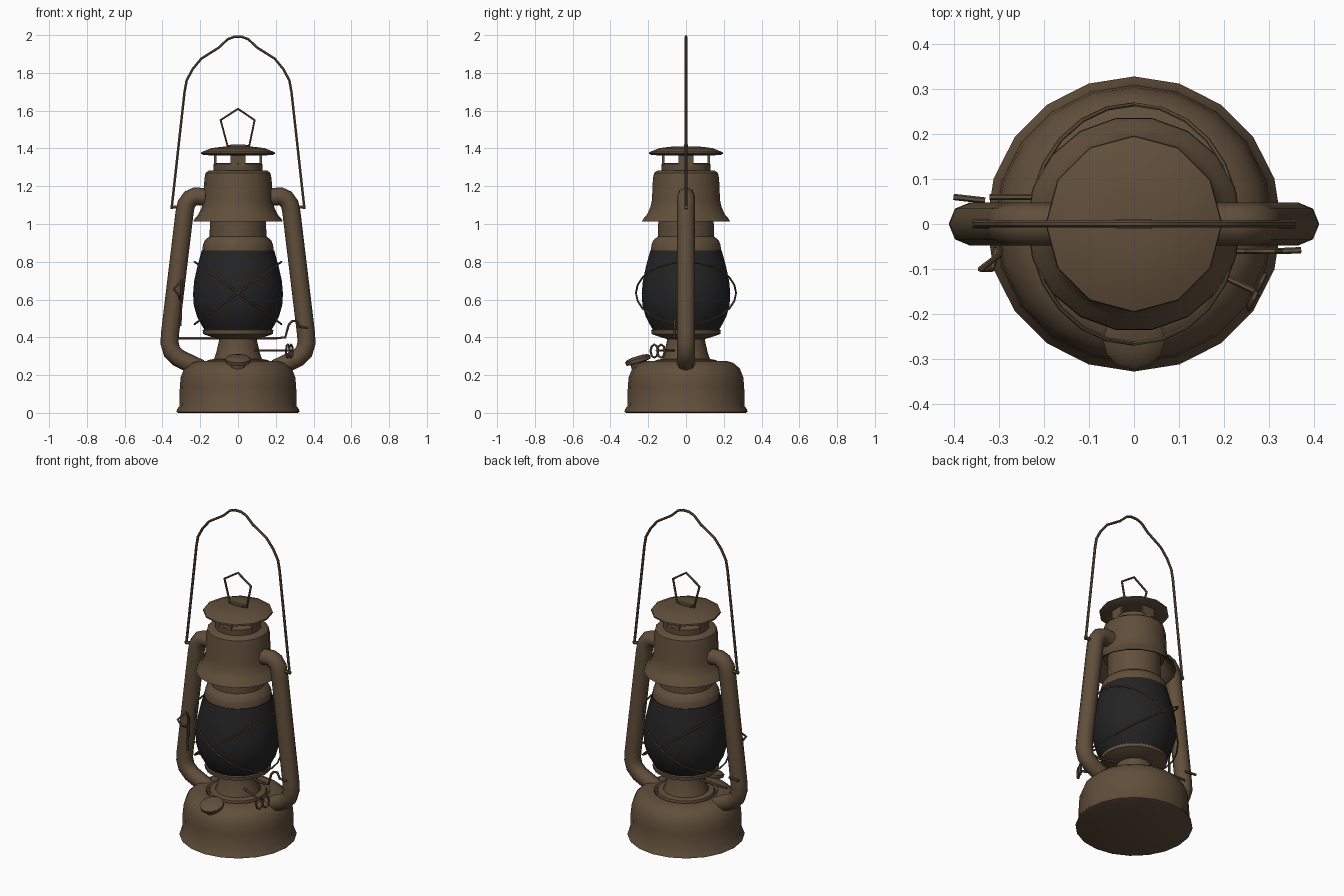
import bpy, bmesh, math
from mathutils import Vector, Matrix

if "Cube" in bpy.data.objects:
    bpy.data.objects.remove(bpy.data.objects["Cube"])


def material(name, rgb):
    m = bpy.data.materials.new(name)
    m.diffuse_color = (*rgb, 1)
    m.use_nodes = True
    m.node_tree.nodes["Principled BSDF"].inputs["Base Color"].default_value = m.diffuse_color
    return m


BROWN = material("aged brown metal", (0.118, 0.077, 0.043))
DARK = material("sooty glass", (0.017, 0.017, 0.018))


def finish(ob, angle=40):
    bpy.ops.object.select_all(action='DESELECT')
    ob.select_set(True)
    bpy.context.view_layer.objects.active = ob
    bpy.ops.object.shade_smooth_by_angle(angle=math.radians(angle))
    return ob


def from_bmesh(name, bm, mat):
    bmesh.ops.recalc_face_normals(bm, faces=bm.faces)
    me = bpy.data.meshes.new(name)
    bm.to_mesh(me)
    bm.free()
    me.materials.append(mat)
    ob = bpy.data.objects.new(name, me)
    bpy.context.collection.objects.link(ob)
    return finish(ob)


def lathe(name, profile, sides, mat=BROWN, matrix=Matrix()):
    """Spin an (r, z) profile around z; both ends are capped."""
    bm = bmesh.new()
    rings = [[bm.verts.new((r * math.cos(2 * math.pi * i / sides),
                            r * math.sin(2 * math.pi * i / sides), z))
              for i in range(sides)] for r, z in profile]
    for a, b in zip(rings, rings[1:]):
        for i in range(sides):
            j = (i + 1) % sides
            bm.faces.new((a[i], a[j], b[j], b[i]))
    bm.faces.new(rings[0])
    bm.faces.new(rings[-1])
    bm.transform(matrix)
    return from_bmesh(name, bm, mat)


def wire(name, points, radius, closed=False, res=1, mat=BROWN):
    cu = bpy.data.curves.new(name, 'CURVE')
    cu.dimensions = '3D'
    cu.bevel_depth = radius
    cu.bevel_resolution = res
    cu.use_fill_caps = True
    sp = cu.splines.new('POLY')
    sp.points.add(len(points) - 1)
    for p, co in zip(sp.points, points):
        p.co = (*co, 1)
    sp.use_cyclic_u = closed
    cu.materials.append(mat)
    ob = bpy.data.objects.new(name, cu)
    bpy.context.collection.objects.link(ob)
    bpy.ops.object.select_all(action='DESELECT')
    ob.select_set(True)
    bpy.context.view_layer.objects.active = ob
    bpy.ops.object.convert(target='MESH')
    return finish(bpy.context.view_layer.objects.active, 50)


# Fuel tank with foot rim and raised collar
lathe("fuel_tank", [(0.315, 0.0), (0.327, 0.005), (0.322, 0.02), (0.311, 0.035),
                    (0.308, 0.14), (0.303, 0.19), (0.285, 0.235), (0.25, 0.265),
                    (0.215, 0.275), (0.18, 0.275), (0.17, 0.262)], 20)
# Burner cone and globe plate
lathe("burner", [(0.165, 0.255), (0.16, 0.28), (0.127, 0.285), (0.115, 0.32),
                 (0.1, 0.385), (0.1, 0.4)], 16)
lathe("globe_plate", [(0.1, 0.39), (0.165, 0.41), (0.185, 0.418), (0.187, 0.438),
                      (0.175, 0.445)], 18)
# Glass globe
lathe("globe", [(0.175, 0.435), (0.19, 0.46), (0.217, 0.51), (0.234, 0.57),
                (0.238, 0.63), (0.232, 0.7), (0.214, 0.78), (0.192, 0.86)], 18, DARK)
# Chimney collar above the globe
lathe("chimney", [(0.18, 0.85), (0.188, 0.858), (0.186, 0.89), (0.175, 0.915),
                  (0.15, 0.935), (0.148, 1.1)], 18)
# Flared hood, hollow underneath
lathe("hood", [(0.148, 1.09), (0.17, 1.085), (0.19, 1.05), (0.225, 1.015),
               (0.237, 1.012), (0.23, 1.027), (0.21, 1.05), (0.193, 1.085),
               (0.183, 1.125), (0.178, 1.24), (0.172, 1.27), (0.155, 1.283)], 18)
# Vent ring, four vent posts and top cap
lathe("vent_ring", [(0.128, 1.27), (0.13, 1.318), (0.122, 1.322)], 16)
for k in range(4):
    bm = bmesh.new()
    bmesh.ops.create_cube(bm, size=1)
    bm.transform(Matrix.Rotation(k * math.pi / 2, 4, 'Z')
                 @ Matrix.Translation((0.12, 0, 1.342))
                 @ Matrix.Diagonal((0.014, 0.08, 0.064, 1)))
    from_bmesh("vent_post", bm, BROWN)
lathe("top_cap", [(0.13, 1.362), (0.185, 1.366), (0.196, 1.372), (0.194, 1.38),
                  (0.14, 1.402), (0.07, 1.41)], 12)
# Lifting ring on the cap
wire("lift_ring", [(-0.055, 0, 1.412), (-0.092, 0, 1.55), (0, 0, 1.61),
                   (0.088, 0, 1.55), (0.06, 0, 1.415)], 0.007, True)
bm = bmesh.new()
bmesh.ops.create_cube(bm, size=1)
bm.transform(Matrix.Translation((0, 0, 1.412)) @ Matrix.Diagonal((0.08, 0.022, 0.018, 1)))
from_bmesh("ring_clip", bm, BROWN)

# Bail handle
half = [(0.352, 1.08), (0.345, 1.14), (0.283, 1.7), (0.272, 1.76), (0.24, 1.82),
        (0.195, 1.875), (0.1, 1.935), (0.055, 1.978), (0.02, 1.991)]
wire("bail_handle", [(-x, 0, z) for x, z in half]
     + [(x, 0, z) for x, z in reversed(half)], 0.0075)

# Side air tubes
for s in (-1, 1):
    path = [(0.15, 1.14), (0.225, 1.147), (0.252, 1.135), (0.274, 1.105), (0.283, 1.06),
            (0.36, 0.42), (0.363, 0.37), (0.35, 0.325), (0.315, 0.29), (0.2, 0.235)]
    wire("side_tube", [(s * x, 0, z) for x, z in path], 0.048, res=2)
    # Ears that hold the bail
    wire("bail_ear", [(s * 0.29, 0, 1.09), (s * 0.358, 0, 1.09)], 0.01)

# Crossed guard wires round the globe
for s in (-1, 1):
    pts = []
    for i in range(24):
        a = 2 * math.pi * i / 24
        c, d = math.cos(a), math.sin(a)
        pts.append((0.23 * c, 0.265 * d, 0.635 + s * 0.165 * c))
    wire("guard_wire", pts, 0.005, True)

# Filler cap, leaning forward
tilt = Matrix.Translation((0, -0.25, 0.265)) @ Matrix.Rotation(math.radians(17), 4, 'X')
lathe("filler_cap", [(0.045, -0.06), (0.045, 0.0), (0.066, 0.003), (0.069, 0.022),
                     (0.055, 0.032), (0.03, 0.036)], 12, matrix=tilt)

# Wick shaft and looped knob
wire("wick_shaft", [(0.08, -0.06, 0.33), (0.28, -0.155, 0.33)], 0.007)
axis = Vector((0.9, -0.43, 0)).normalized()
side = Vector((0.43, 0.9, 0))
for s in (-1, 1):
    c = Vector((0.272, -0.15, 0.327)) + side * 0.02 * s
    wire("wick_knob", [c + side * 0.022 * math.cos(t) + Vector((0, 0, 0.035 * math.sin(t)))
                       for t in [i * math.pi / 4 for i in range(8)]], 0.006, True)

# Globe lifting rod and its lever
wire("lift_rod", [(-0.32, 0.06, 0.395), (-0.18, 0.06, 0.395), (0.2, -0.06, 0.395),
                  (0.25, -0.06, 0.4), (0.268, -0.06, 0.465), (0.285, -0.06, 0.485),
                  (0.31, -0.06, 0.488), (0.325, -0.06, 0.455), (0.37, -0.058, 0.45)], 0.007)
wire("lever_arm", [(-0.305, -0.055, 0.46), (-0.297, -0.055, 0.66), (-0.3, -0.07, 0.7),
                   (-0.34, -0.1, 0.655), (-0.315, -0.1, 0.625), (-0.305, -0.055, 0.6)], 0.007)
wire("lever_pivot", [(-0.4, 0.06, 0.46), (-0.33, 0.052, 0.46)], 0.007)
